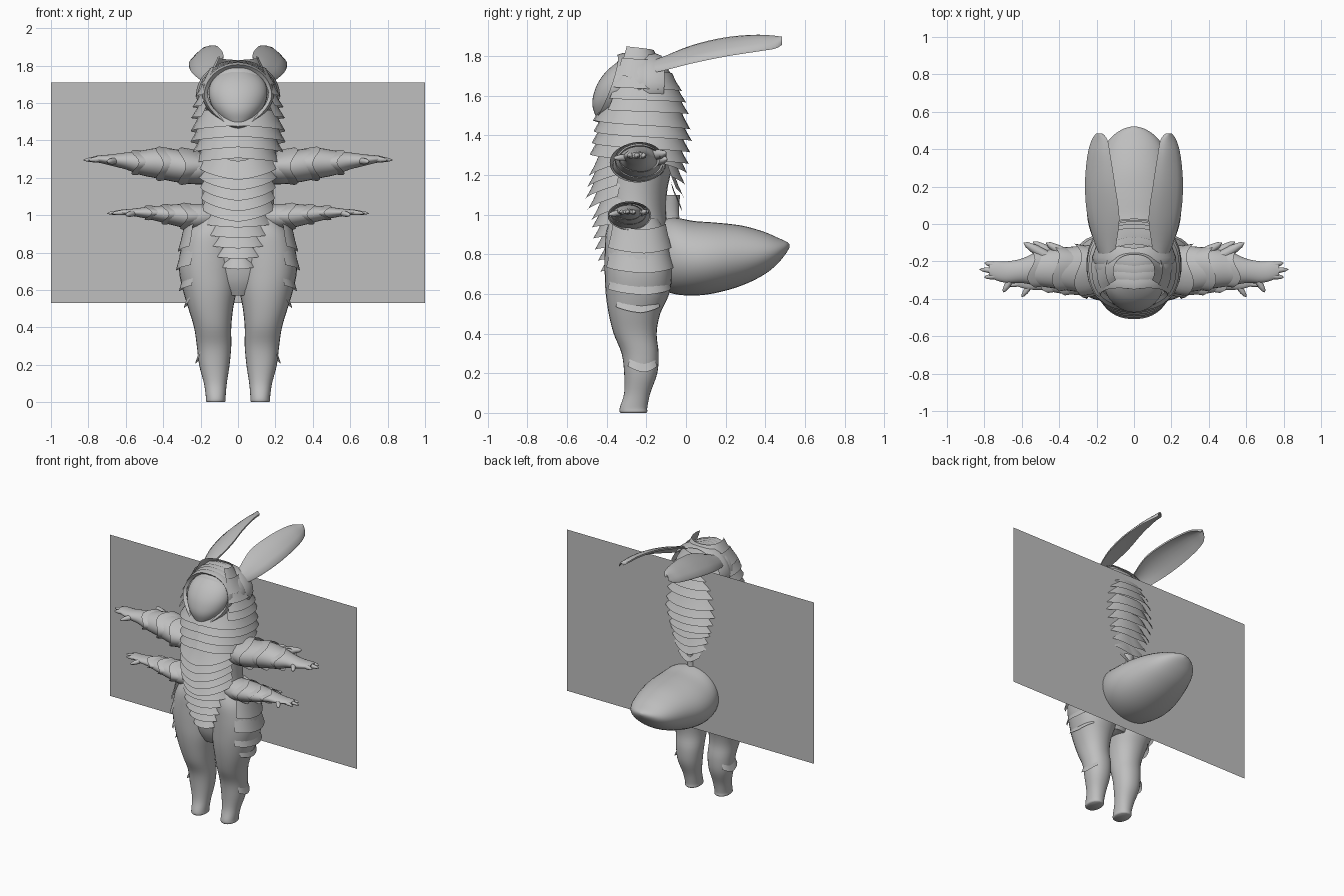
import bpy, math
from mathutils import Vector

if "Cube" in bpy.data.objects:
    bpy.data.objects.remove(bpy.data.objects["Cube"])

grey = bpy.data.materials.new("soft grey")
grey.diffuse_color = (0.52, 0.52, 0.52, 1)
grey.use_nodes = True
grey.node_tree.nodes["Principled BSDF"].inputs["Base Color"].default_value = grey.diffuse_color


def make(name, grids, mirror=False, angle=50):
    """One object from several point grids: (rows, closed, capped)."""
    verts, faces = [], []
    for rows, closed, capped in grids:
        o, n = len(verts), len(rows[0])
        verts += [tuple(p) for r in rows for p in r]
        for i in range(len(rows) - 1):
            for j in range(n if closed else n - 1):
                k = (j + 1) % n
                faces.append((o + i*n + j, o + i*n + k, o + i*n + n + k, o + i*n + n + j))
        if capped:
            faces.append(tuple(o + j for j in reversed(range(n))))
            faces.append(tuple(o + (len(rows) - 1)*n + j for j in range(n)))
    me = bpy.data.meshes.new(name)
    me.from_pydata(verts, [], faces)
    me.materials.append(grey)
    ob = bpy.data.objects.new(name, me)
    bpy.context.collection.objects.link(ob)
    if mirror:
        ob.modifiers.new("mirror", 'MIRROR').use_mirror_merge = False
    bpy.ops.object.select_all(action='DESELECT')
    ob.select_set(True)
    bpy.context.view_layer.objects.active = ob
    bpy.ops.object.shade_smooth_by_angle(angle=math.radians(angle))
    return ob


def spline(keys, sub=4):
    """Smooth curve through key tuples."""
    out = []
    for i in range(len(keys) - 1):
        p = [keys[max(0, min(len(keys) - 1, i + d))] for d in (-1, 0, 1, 2)]
        for s in range(sub):
            t = s / sub
            out.append([0.5*(2*b + (c - a)*t + (2*a - 5*b + 4*c - d)*t*t + (3*b - a - 3*c + d)*t**3)
                        for a, b, c, d in zip(*p)])
    return out + [list(keys[-1])]


def loft(keys, axis, n=28, power=1.0):
    """Tube from (t, low1, high1, low2, high2) sections along an axis."""
    rows = []
    for t, a, b, c, d in spline(keys):
        row = []
        for j in range(n):
            f = 2*math.pi*j/n
            co, si = (math.copysign(abs(v)**power, v) for v in (math.cos(f), math.sin(f)))
            p, q = (a + b)/2 + (b - a)/2*co, (c + d)/2 + (d - c)/2*si
            row.append({'x': (t, p, q), 'y': (p, t, q), 'z': (p, q, t)}[axis])
        rows.append(row)
    return rows, True, True


def sample(keys, z):
    """Linear lookup in a descending table."""
    for a, b in zip(keys, keys[1:]):
        if a[0] >= z >= b[0]:
            t = (a[0] - z)/(a[0] - b[0])
            return [u + (v - u)*t for u, v in zip(a, b)][1:]
    return keys[-1][1:] if z < keys[-1][0] else keys[0][1:]


def shell(cx, cy, rx, ry, mid, half, top, bottom, flare, dip=0.0, n=30):
    """Overlapping fur layer: arc about the vertical, flaring downwards; mid 0 = front."""
    rows = []
    for s in (0, 0.5, 1):
        row = []
        for j in range(n + 1):
            u = 2*j/n - 1
            f = mid + half*u
            k = flare*(1 - s**1.2)
            si, co = (math.copysign(abs(v)**0.88, v) for v in (math.sin(f), math.cos(f)))
            row.append((cx + (rx - k)*si, cy - (ry - k)*co,
                        top + (bottom - top)*s + dip*(abs(u)**1.3 - 0.5)))
        rows.append(row)
    return rows, False, False


def spike(a, b, r):
    """Tapered finger or tuft from a to b."""
    a, b = Vector(a), Vector(b)
    q = (b - a).to_track_quat('Z', 'Y')
    rows = [[a.lerp(b, t) + q @ Vector((r*w*math.cos(j*math.pi/5), r*w*math.sin(j*math.pi/5), 0))
             for j in range(10)] for t, w in ((0, 1), (0.5, 0.9), (0.85, 0.55), (1, 0.08))]
    return rows, True, True


# flat wing sheet
make("wing_sheet", [([[(-1, -.05, .53), (1, -.05, .53)], [(-1, -.05, 1.71), (1, -.05, 1.71)]], False, False)])

# inner body and head core
make("torso", [loft([(.57, -.1, .1, -.34, -.14), (.66, -.2, .2, -.38, -.1), (.82, -.27, .27, -.4, -.08),
                     (.93, -.24, .24, -.41, -.09), (1.02, -.2, .2, -.42, -.1), (1.15, -.19, .19, -.42, -.09),
                     (1.35, -.2, .2, -.41, -.04), (1.5, -.2, .2, -.4, -.04), (1.62, -.19, .19, -.38, -.06),
                     (1.72, -.165, .165, -.37, -.1), (1.78, -.11, .11, -.34, -.16), (1.805, -.03, .03, -.3, -.22)], 'z')])

# fur layers: outline table of z, half width, front y, back y
fur = [(1.82, .08, -.32, -.2), (1.74, .17, -.4, -.1), (1.66, .22, -.45, -.03), (1.55, .25, -.47, .01),
       (1.4, .255, -.465, .03), (1.25, .23, -.49, .01), (1.1, .21, -.51, -.01), (1.0, .205, -.48, -.03),
       (.85, .19, -.465, -.05), (.76, .16, -.44, -.05), (.68, .085, -.425, -.05)]


def fur_layer(z, mid, half, dip, height=.1, flare=.05):
    w, f, b = sample(fur, z)
    return shell(0, (f + b)/2, w, (b - f)/2, mid, half, z + height, z, flare, dip)


make("hood_fur", [fur_layer(1.75 - .058*i, math.pi, math.pi - (1.05 - .05*i), .02, .09) for i in range(5)])
make("collar_fur", [fur_layer(1.455 - .058*i, math.pi, math.pi, .05, .1) for i in range(4)])
make("chest_fur", [fur_layer(1.225 - .056*i, 0, 1.25, .07 if i < 5 else .02, .1) for i in range(10)])
make("back_fur", [fur_layer(1.23 - .062*i, math.pi, 1.05 - .22*i, .05, .12) for i in range(4)])
make("waist_strip", [loft([(.9, -.035, .035, -.12, -.02), (1.0, -.03, .03, -.12, -.035), (1.1, -.05, .05, -.12, -.03)], 'z', 12)])

# face
make("face", [loft([(1.46, -.015, .015, -.44, -.38), (1.5, -.075, .075, -.457, -.3), (1.55, -.118, .118, -.472, -.25),
                    (1.6, -.146, .146, -.468, -.22), (1.66, -.157, .157, -.447, -.2), (1.72, -.138, .138, -.405, -.2),
                    (1.77, -.085, .085, -.345, -.2), (1.79, -.02, .02, -.3, -.24)], 'z', 36)])

# hood rims round the face
rims = []
for k in range(4):
    rows = []
    for grow, back in ((-.018, .015), (.0, -.005), (.012, .03), (-.012, .1)):
        row = []
        for j in range(40):
            f = 2*math.pi*j/40
            v, h = math.cos(f), math.sin(f)
            pinch = 1 - .3*max(0, -v)**1.5
            row.append(((.18 + .011*k + grow)*h*pinch,
                        -.405 + .06*v + .03*abs(h) + .055*k*(1 - .3*v) + back,
                        1.64 + (.165 + .004*k + grow)*v))
        rows.append(row)
    rims.append((rows, True, False))
make("hood_rims", rims)

# leaf-shaped antennae: y, inner x, inner z, outer x, outer z
leaf = []
for y, xi, zi, xo, zo in spline([(-.24, .11, 1.74, .15, 1.72), (-.13, .098, 1.79, .2, 1.735), (.03, .078, 1.855, .247, 1.775),
                                 (.2, .1, 1.895, .262, 1.81), (.36, .125, 1.908, .25, 1.835),
                                 (.45, .142, 1.9, .226, 1.85), (.485, .17, 1.885, .2, 1.87)]):
    top = [(xi + (xo - xi)*t, y, zi + (zo - zi)*t + .08*t*(1 - t)) for t in (0, .2, .4, .6, .8, 1)]
    low = [(x, y, z - .012) for x, y, z in reversed(top)]
    leaf.append(top + low)
make("antenna", [(leaf, True, True)], True)

# abdomen
make("abdomen", [loft([(-.14, -.17, .17, .63, .97), (-.06, -.225, .225, .6, .985), (.04, -.25, .25, .592, .968),
                       (.15, -.245, .245, .605, .96), (.28, -.21, .21, .642, .945), (.39, -.17, .17, .695, .915),
                       (.46, -.125, .125, .75, .885), (.505, -.065, .065, .805, .865), (.522, -.01, .01, .835, .85)], 'y', 36)])

# legs
leg = [(.98, .03, .22, -.38, -.14), (.9, .01, .28, -.405, -.1), (.8, .005, .31, -.41, -.075), (.7, .003, .315, -.41, -.07),
       (.6, .008, .295, -.405, -.085), (.5, .026, .265, -.39, -.13), (.4, .036, .235, -.365, -.148),
       (.3, .036, .22, -.325, -.138), (.2, .045, .208, -.312, -.145), (.1, .06, .182, -.312, -.18),
       (.03, .066, .172, -.333, -.195), (.008, .066, .172, -.335, -.195), (0, .072, .166, -.33, -.2)]
make("leg", [loft(leg[::-1], 'z', 28, .92)], True)

# fur patches on the outer legs
patches = []
for z, half, h in ((.82, 1.1, .12), (.72, 1.2, .12), (.61, 1.15, .12), (.52, .8, .1), (.22, .8, .1)):
    a, b, c, d = sample(leg, z)
    patches.append(shell((a + b)/2, (c + d)/2, (b - a)/2 + .018, (d - c)/2 + .014, math.pi/2 + .15, half, z + h, z, .03, .03, 16))
make("leg_fur", patches, True)

# upper arms with hands
make("upper_arm", [loft([(.14, -.36, -.1, 1.17, 1.34), (.22, -.37, -.11, 1.165, 1.335), (.32, -.36, -.12, 1.175, 1.35),
                         (.42, -.345, -.13, 1.195, 1.36), (.52, -.33, -.15, 1.215, 1.345), (.6, -.315, -.185, 1.245, 1.335),
                         (.68, -.315, -.2, 1.265, 1.325), (.74, -.3, -.2, 1.28, 1.32), (.775, -.28, -.21, 1.285, 1.315)], 'x')]
     + [spike((.73, y, 1.3), (x, y2, 1.295), .017) for y, x, y2 in ((-.222, .8, -.208), (-.25, .825, -.243), (-.278, .8, -.285))]
     + [spike((.66, -.3, 1.29), (.7, -.365, 1.285), .018)], True)
# lower arms with hands
make("lower_arm", [loft([(.14, -.37, -.18, .93, 1.06), (.22, -.385, -.18, .922, 1.06), (.3, -.38, -.19, .935, 1.06),
                         (.4, -.37, -.21, .96, 1.052), (.48, -.355, -.235, .98, 1.045), (.56, -.35, -.25, .995, 1.035),
                         (.62, -.335, -.255, 1.003, 1.03), (.65, -.32, -.265, 1.005, 1.025)], 'x')]
     + [spike((.6, y, 1.015), (x, y2, 1.01), .014) for y, x, y2 in ((-.27, .675, -.258), (-.295, .7, -.292), (-.318, .675, -.33))]
     + [spike((.56, -.335, 1.01), (.6, -.39, 1.0), .016)], True)

# flared fur cuffs and elbow tufts
cuffs = []
for x, y, z, ry, rz in ((.3, -.245, 1.262, .14, .1), (.42, -.235, 1.275, .125, .092), (.55, -.235, 1.282, .105, .068),
                        (.29, -.285, .995, .11, .072), (.39, -.29, 1.005, .092, .055), (.48, -.295, 1.013, .074, .04)):
    rows = [[(x - dx + .02*math.cos(3*f), y + (ry - k)*math.cos(f), z + (rz - k)*math.sin(f))
             for f in (2*math.pi*j/28 for j in range(28))] for dx, k in ((.11, .03), (.05, .008), (0, 0))]
    cuffs.append((rows, True, False))
make("arm_cuffs", cuffs, True)
make("elbow_tufts", [spike((x - .12, -.17, z), (x, y, z + .01), .028) for x, y, z in
                     ((.47, -.1, 1.29), (.54, -.095, 1.27), (.59, -.1, 1.3))]
     + [spike((x - .1, -.24, 1.01), (x, y, 1.015), .02) for x, y in ((.42, -.19), (.5, -.2))], True)
